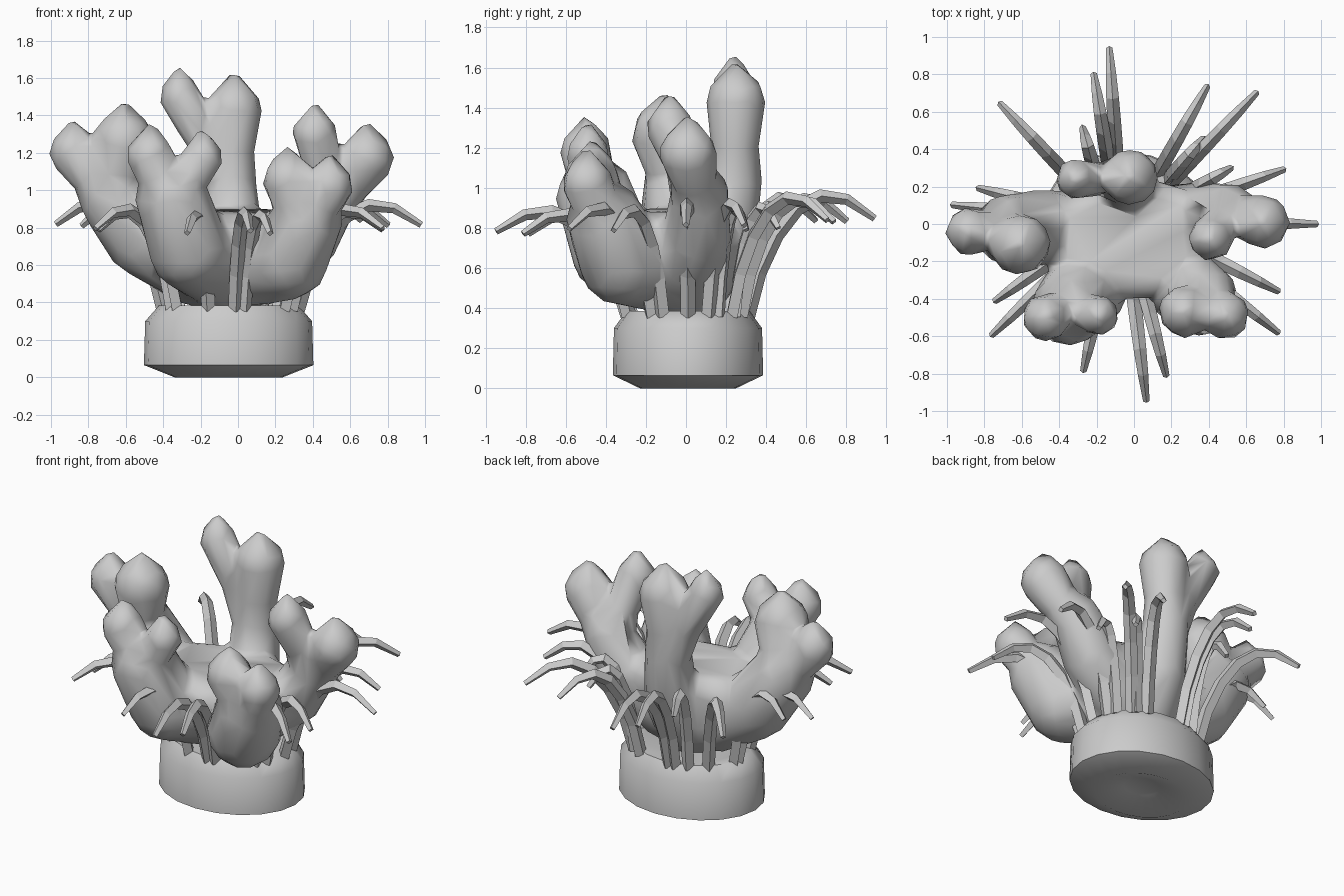
import bpy, bmesh, math
from mathutils import Vector

if "Cube" in bpy.data.objects:
    bpy.data.objects.remove(bpy.data.objects["Cube"])


def add_object(name, bm):
    mesh = bpy.data.meshes.new(name)
    bm.to_mesh(mesh)
    bm.free()
    ob = bpy.data.objects.new(name, mesh)
    bpy.context.collection.objects.link(ob)
    return ob


# Hull wrapped around a few balls (x, y, z, radius), added to a bmesh
def add_hull(target, balls):
    tmp = bmesh.new()
    for x, y, z, r in balls:
        for i in range(9):
            a = math.pi * (i + .5) / 9
            for j in range(12):
                b = math.tau * (j + .5 * (i % 2)) / 12
                tmp.verts.new((x + r * math.sin(a) * math.cos(b),
                               y + r * math.sin(a) * math.sin(b), z + r * math.cos(a)))
    bmesh.ops.convex_hull(tmp, input=tmp.verts[:])
    loose = [v for v in tmp.verts if not v.link_faces]
    bmesh.ops.delete(tmp, geom=loose, context='VERTS')
    mesh = bpy.data.meshes.new("tmp")
    tmp.to_mesh(mesh)
    tmp.free()
    target.from_mesh(mesh)
    bpy.data.meshes.remove(mesh)


# Forked arm: trunk sagging out from the core to an elbow, then necked knobs with pointed tops
def add_arm(target, elbow, knobs, low=.42):
    x, y, z, r = elbow
    mid = (.75 * x, .8 * y, .5 * (z + low), r + .02)
    add_hull(target, [(.3 * x - .03, .3 * y, .56, .18), mid])
    add_hull(target, [mid, elbow])
    for knob in knobs:
        e, k = Vector(elbow), Vector(knob)
        neck = (e + k) / 2
        neck.z -= .03
        neck.w = .8 * k.w
        peak = k + Vector((0, 0, k.w, 0))
        peak.w = .045
        for pair in ((e, neck), (neck, k), (k, peak)):
            add_hull(target, pair)


front_left = (-.35, -.45, .95, .2)
front_right = (.36, -.4, .83, .2)
left = (-.67, -.03, .97, .19)
back = (-.04, .24, 1.04, .14)
right = (.5, .07, .96, .15)

body = bmesh.new()
add_arm(body, front_left, [(-.47, -.5, 1.18, .13), (-.19, -.49, 1.17, .11)])
add_arm(body, front_right, [(.27, -.47, 1.05, .14), (.49, -.49, 1.02, .13)], .44)
add_arm(body, left, [(-.61, -.11, 1.26, .165), (-.88, -.04, 1.2, .13)], .52)
add_arm(body, back, [(-.02, .25, 1.43, .15), (-.31, .24, 1.5, .11)])
add_arm(body, right, [(.69, .01, 1.17, .145), (.41, -.08, 1.3, .12)], .54)

# Central web joining the arms
elbows = (front_left, front_right, left, back, right)
add_hull(body, [(-.05, 0, .5, .2)] + [(.65 * e[0], .65 * e[1], .62 + .16 * e[2], .12) for e in elbows])

ob = add_object("lumpy_body", body)
m = ob.modifiers.new("fuse", 'REMESH')
m.mode = 'VOXEL'
m.voxel_size = .025
m.use_smooth_shade = True
m = ob.modifiers.new("soften", 'SMOOTH')
m.factor, m.iterations = .5, 5
m = ob.modifiers.new("low_poly", 'DECIMATE')
m.ratio = .04

# Foot: oval drum, hollow underneath
bm = bmesh.new()
N = 20
rings = []
for s, z in ((.25, .06), (.64, 0), (1, .065), (.985, .3), (.82, .385)):
    rings.append([bm.verts.new((-.05 + .453 * s * math.cos(math.tau * i / N),
                                .01 + .375 * s * math.sin(math.tau * i / N), z))
                  for i in range(N)])
for lo, hi in zip(rings, rings[1:]):
    for i in range(N):
        bm.faces.new((lo[i], lo[(i + 1) % N], hi[(i + 1) % N], hi[i]))
bm.faces.new(rings[0][::-1])
bm.faces.new(rings[-1])
foot = add_object("foot", bm)
bpy.context.view_layer.objects.active = foot
foot.select_set(True)
bpy.ops.object.shade_smooth_by_angle(angle=math.radians(50))

# Tentacles: blades arching out of the foot, in long, middle and short rows
curve = bpy.data.curves.new("tentacles", 'CURVE')
curve.dimensions = '3D'
curve.bevel_depth = .038
curve.bevel_resolution = 0
curve.use_fill_caps = True
rows = {.95: (-142, -86, -37, 0, 47, 98, 138, 174),
        .83: (-151, -109, -78, -25, 20, 62, 105, 167),
        .58: (30, 51, 118)}
STEPS = 6
for reach, angles in rows.items():
    for deg in angles:
        a = math.radians(deg)
        out = Vector((math.cos(a), math.sin(a)))
        root = Vector((-.04 + .36 * out.x, .01 + .3 * out.y))
        rise = .43 + .14 * reach + .04 * out.y
        end = out * (reach + .03 * out.x ** 2)
        sp = curve.splines.new('POLY')
        sp.points.add(STEPS)
        for i, p in enumerate(sp.points):
            s = i / STEPS
            q = root.lerp(end, s ** 1.35)
            p.co = (q.x, q.y, .36 + rise * math.sin(2.2 * s), 1)
            p.radius = 1 - .55 * s ** 4
        sp.use_smooth = False
tent = bpy.data.objects.new("tentacles", curve)
bpy.context.collection.objects.link(tent)
